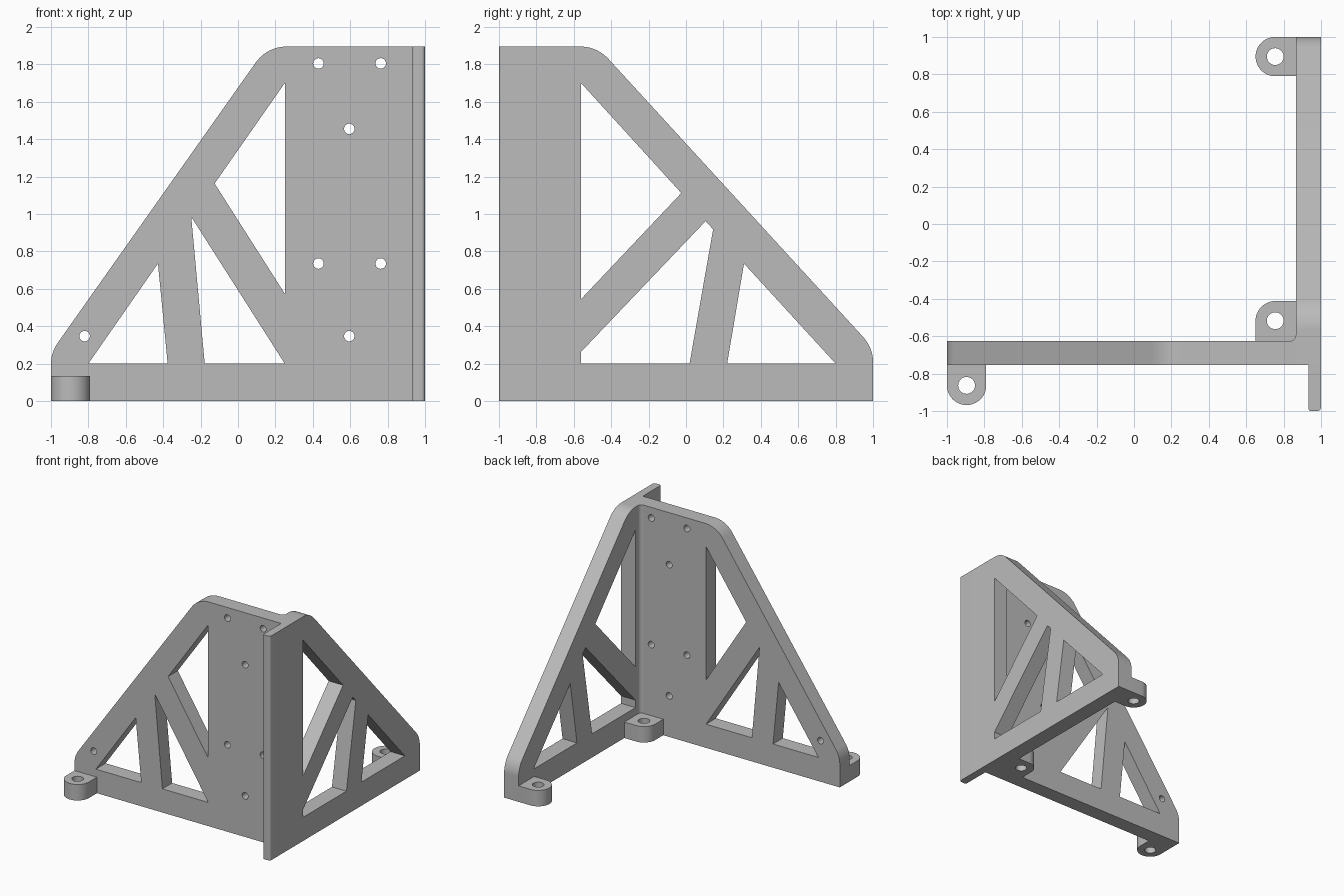
import bpy, bmesh, math
from mathutils import Vector, Matrix

cube = bpy.data.objects.get("Cube")
if cube:
    bpy.data.objects.remove(cube, do_unlink=True)

grey = bpy.data.materials.new("mid grey")
grey.use_nodes = True
GREY = (0.5, 0.5, 0.5, 1)
grey.diffuse_color = GREY
grey.node_tree.nodes["Principled BSDF"].inputs["Base Color"].default_value = GREY

# Columns map profile u, profile v and depth to world axes
FRONT = Matrix(((1, 0, 0), (0, 0, 1), (0, 1, 0)))
SIDE = Matrix(((0, 0, 1), (1, 0, 0), (0, 1, 0)))
PLAN = Matrix.Identity(3)


def outline(corners, steps=12):
    """Polygon whose corners (u, v, optional radius) are rounded by arcs."""
    pts = []
    n = len(corners)
    for i, c in enumerate(corners):
        p = Vector(c[:2])
        r = c[2] if len(c) > 2 else 0
        if not r:
            pts.append(p)
            continue
        a = (Vector(corners[i - 1][:2]) - p).normalized()
        b = (Vector(corners[(i + 1) % n][:2]) - p).normalized()
        half = a.angle(b) / 2
        centre = p + (a + b).normalized() * r / math.sin(half)
        start = p + a * r / math.tan(half) - centre
        sweep = start.angle_signed(p + b * r / math.tan(half) - centre)
        for k in range(steps + 1):
            pts.append(centre + Matrix.Rotation(-sweep * k / steps, 2) @ start)
    return [p for i, p in enumerate(pts) if (p - pts[i - 1]).length > 1e-5]


def circle(u, v, r, n=32):
    return [Vector((u + r * math.cos(math.tau * k / n),
                    v + r * math.sin(math.tau * k / n))) for k in range(n)]


def prism(name, axes, loops, lo, hi):
    """Extrude an outline with holes (first loop outside) from lo to hi."""
    bm = bmesh.new()
    edges = []
    for loop in loops:
        vs = [bm.verts.new(axes @ Vector((p.x, p.y, lo))) for p in loop]
        edges += [bm.edges.new((vs[i - 1], vs[i])) for i in range(len(vs))]
    bmesh.ops.triangle_fill(bm, edges=edges, use_beauty=True, use_dissolve=False)
    new = bmesh.ops.extrude_face_region(bm, geom=bm.faces[:], use_keep_orig=True)["geom"]
    bmesh.ops.translate(bm, vec=axes @ Vector((0, 0, hi - lo)),
                        verts=[g for g in new if isinstance(g, bmesh.types.BMVert)])
    bmesh.ops.recalc_face_normals(bm, faces=bm.faces[:])
    mesh = bpy.data.meshes.new(name)
    bm.to_mesh(mesh)
    bm.free()
    mesh.materials.append(grey)
    obj = bpy.data.objects.new(name, mesh)
    bpy.context.collection.objects.link(obj)
    bpy.ops.object.select_all(action="DESELECT")
    obj.select_set(True)
    bpy.context.view_layer.objects.active = obj
    bpy.ops.object.shade_smooth_by_angle(angle=math.radians(30))
    return obj


H, FLOOR, R = 1.895, 0.2, 0.2        # height, window sill, outline rounding
OUT, IN = -0.755, -0.625             # front plate faces
WALL = 0.865                         # inner face of side plate

# Front truss plate with mounting holes
front = [outline([(-1, 0), (WALL, 0), (WALL, H), (0.155, H, R), (-1, 0.26, R)]),
         outline([(0.25, 1.7), (-0.125, 1.163), (0.25, 0.574)]),
         outline([(-0.25, 0.985), (-0.178, FLOOR), (0.25, FLOOR)]),
         outline([(-0.428, 0.735), (-0.376, FLOOR), (-0.8, FLOOR)])]
bolts = [(0.43, 1.805), (0.763, 1.805), (0.595, 1.455), (0.43, 0.735),
         (0.763, 0.735), (0.595, 0.347), (-0.82, 0.347)]
front += [circle(u, v, 0.028) for u, v in bolts]
prism("front_plate", FRONT, front, OUT, IN)

# Side truss plate
side = [outline([(OUT, 0), (1, 0), (1, 0.285, R), (-0.475, H, R), (OUT, H)]),
        outline([(-0.561, 1.7), (-0.025, 1.112), (-0.561, 0.545)]),
        outline([(0.105, 0.962), (0.145, 0.918), (0.019, FLOOR),
                 (-0.561, FLOOR), (-0.561, 0.263)]),
        outline([(0.31, 0.735), (0.22, FLOOR), (0.8, FLOOR)])]
prism("side_plate", SIDE, side, WALL, 1)

# Thin flange continuing the side plate forward
prism("front_flange", PLAN,
      [outline([(0.932, -1, 0.015), (1, -1, 0.02), (1, OUT), (0.932, OUT)])], 0, H)

# Fillet in the inner corner
f = 0.03
arc = [Vector((WALL - f + f * math.sin(t), IN + f - f * math.cos(t)))
       for t in (math.pi / 2 * k / 8 for k in range(9))]
prism("corner_fillet", PLAN, [[Vector((WALL, IN))] + arc], 0, H)

# Bolt-down feet
r = 0.105
feet = {
    "front_foot": ([(-1, OUT), (-1, -0.968, r), (-0.79, -0.968, r), (-0.79, OUT)],
                   (-0.895, -0.863)),
    "corner_foot": ([(0.65, IN), (WALL, IN), (WALL, -0.412), (0.65, -0.412, r)],
                    (0.755, -0.517)),
    "back_foot": ([(WALL, 0.79), (WALL, 1), (0.65, 1, r), (0.65, 0.79, r)],
                  (0.755, 0.895)),
}
for name, (corners, hole) in feet.items():
    prism(name, PLAN, [outline(corners), circle(*hole, 0.045)], 0, 0.135)
